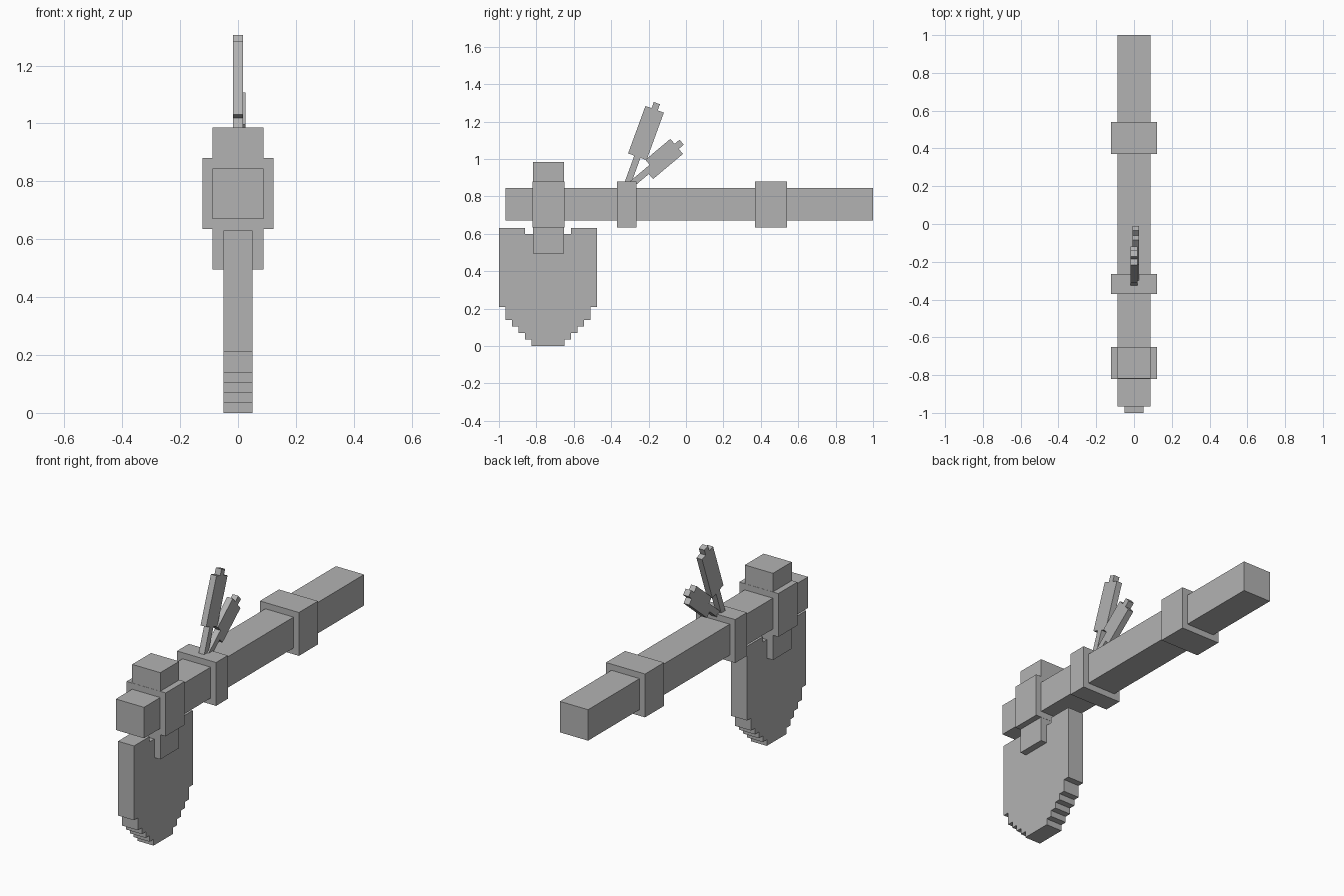
import bpy, bmesh
from math import sin, cos, radians

cube = bpy.data.objects.get("Cube")
if cube:
    bpy.data.objects.remove(cube)

grey = bpy.data.materials.new("plain_grey")
grey.use_nodes = True
colour = (0.45, 0.45, 0.45, 1)
grey.diffuse_color = colour
grey.node_tree.nodes["Principled BSDF"].inputs["Base Color"].default_value = colour


def prism(name, outline, half, x=0.0):
    """Extrude a (y, z) outline along x."""
    bm = bmesh.new()
    face = bm.faces.new([bm.verts.new((x - half, y, z)) for y, z in outline])
    new = bmesh.ops.extrude_face_region(bm, geom=[face])["geom"]
    verts = [v for v in new if isinstance(v, bmesh.types.BMVert)]
    bmesh.ops.translate(bm, verts=verts, vec=(2 * half, 0, 0))
    bmesh.ops.recalc_face_normals(bm, faces=bm.faces)
    mesh = bpy.data.meshes.new(name)
    bm.to_mesh(mesh)
    bm.free()
    mesh.materials.append(grey)
    obj = bpy.data.objects.new(name, mesh)
    bpy.context.collection.objects.link(obj)
    return obj


def block(name, half, y0, y1, z0, z1):
    return prism(name, [(y0, z0), (y1, z0), (y1, z1), (y0, z1)], half)


# Shaft, its collars and the head block
block("shaft", 0.088, -0.965, 1.0, 0.67, 0.845)
for name, y0, y1 in (("rear_collar", 0.37, 0.54),
                     ("middle_collar", -0.37, -0.265),
                     ("head_collar", -0.82, -0.65)):
    block(name, 0.122, y0, y1, 0.635, 0.88)
block("head_block", 0.088, -0.819, -0.651, 0.495, 0.985)

# Stepped blade: half outline, mirrored about its centre line
U = 0.035
MID = -0.7375
half_outline = [(0.0875, 0)]
for i, top in enumerate((1, 2, 3, 4, 6)):
    w = 0.0875 + i * U
    half_outline += [(w, top * U), (w + U, top * U)]
half_outline += [(0.2625, 0.63), (0.1225, 0.63), (0.1225, 0.6)]
right = [(MID + w, z) for w, z in half_outline]
left = [(MID - w, z) for w, z in reversed(half_outline)]
prism("blade", right + left, 0.05)


# Feathers: narrow stem, broad vane and small tip, leaning back
def feather(name, x, y, z, lean, length, notch):
    h = U / 2
    w = 3 * h
    outline = [(h, -0.15), (h, 0), (w, 0), (w, length), (h, length),
               (h, length + U), (-h, length + U), (-h, length), (-w, length)]
    outline += [(-w, U), (-h, U)] if notch else [(-w, 0), (-h, 0)]
    outline.append((-h, -0.15))
    s, c = sin(radians(lean)), cos(radians(lean))
    prism(name, [(y + a * c + b * s, z - a * s + b * c) for a, b in outline], h, x)


feather("tall_feather", 0.0, -0.26, 1.012, 20, 0.27, False)
feather("short_feather", 0.009, -0.21, 0.933, 50, 0.209, True)
